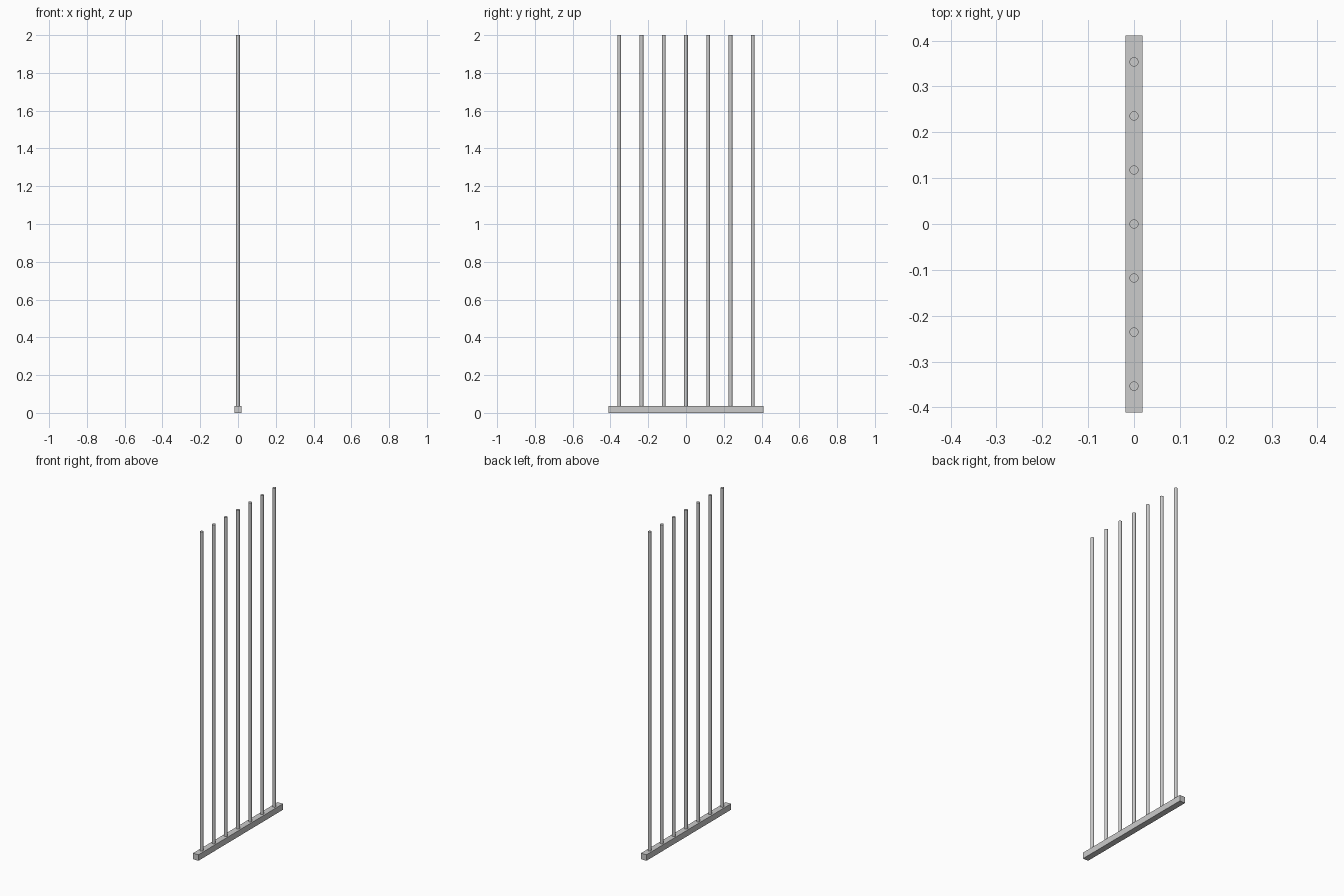
import bpy

cube = bpy.data.objects.get("Cube")
if cube:
    bpy.data.objects.remove(cube, do_unlink=True)

# Single grey metal
GREY = (0.6, 0.6, 0.6, 1)
metal = bpy.data.materials.new("grey_metal")
metal.use_nodes = True
metal.diffuse_color = GREY
metal.node_tree.nodes["Principled BSDF"].inputs["Base Color"].default_value = GREY

HEIGHT = 2.0
RAIL = 0.037        # square section of the base rail
LENGTH = 0.822
RADIUS = 0.01
SPACING = 0.1178
COUNT = 7


def finish(name):
    obj = bpy.context.object
    obj.name = name
    obj.data.materials.append(metal)
    return obj


# Base rail
bpy.ops.mesh.primitive_cube_add(size=1, location=(0, 0, RAIL / 2))
rail = finish("base_rail")
rail.scale = (RAIL, LENGTH, RAIL)
bpy.ops.object.transform_apply(location=False, rotation=False, scale=True)

# Row of upright rods standing on the rail
for i in range(COUNT):
    y = (i - (COUNT - 1) / 2) * SPACING
    bpy.ops.mesh.primitive_cylinder_add(
        vertices=32, radius=RADIUS, depth=HEIGHT - RAIL,
        location=(0, y, (HEIGHT + RAIL) / 2))
    finish(f"upright_rod_{i + 1}")
    bpy.ops.object.shade_smooth_by_angle()
